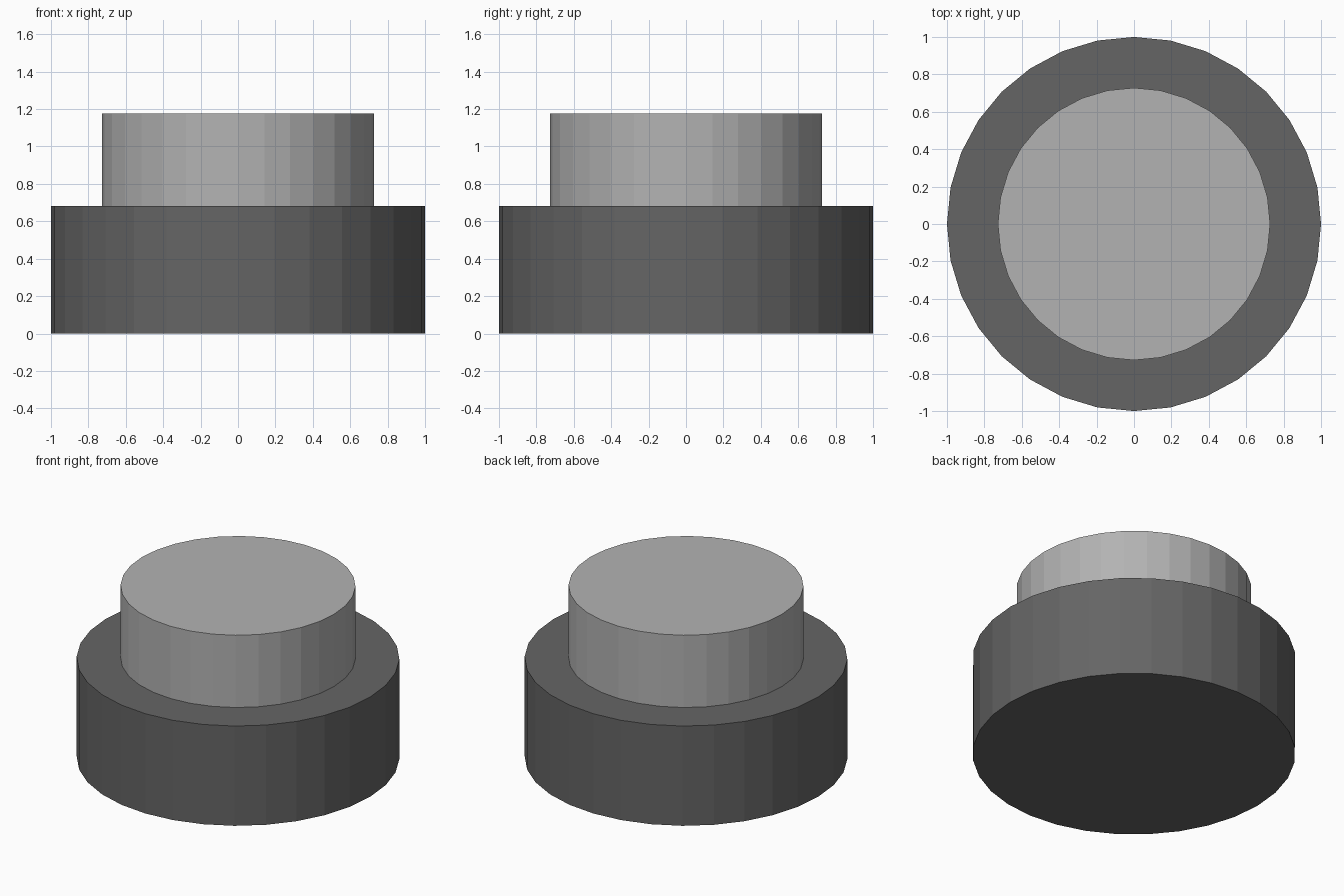
import bpy

if "Cube" in bpy.data.objects:
    bpy.data.objects.remove(bpy.data.objects["Cube"])

SIDES = 32


def cylinder(name, radius, z0, z1):
    bpy.ops.mesh.primitive_cylinder_add(
        vertices=SIDES, radius=radius, depth=z1 - z0,
        location=(0, 0, (z0 + z1) / 2))
    part = bpy.context.object
    part.name = name
    bpy.ops.object.shade_flat()
    return part


# Wide dark base
base = cylinder("base", 1.0, 0.0, 0.682)
dark = bpy.data.materials.new("dark_grey")
dark.diffuse_color = (0.13, 0.13, 0.13, 1)
dark.use_nodes = True
dark.node_tree.nodes["Principled BSDF"].inputs["Base Color"].default_value = dark.diffuse_color
base.data.materials.append(dark)

# Narrower light button resting on the base
button = cylinder("button", 0.728, 0.682, 1.176)
light = bpy.data.materials.new("light_grey")
light.diffuse_color = (0.45, 0.45, 0.45, 1)
light.use_nodes = True
light.node_tree.nodes["Principled BSDF"].inputs["Base Color"].default_value = light.diffuse_color
button.data.materials.append(light)
